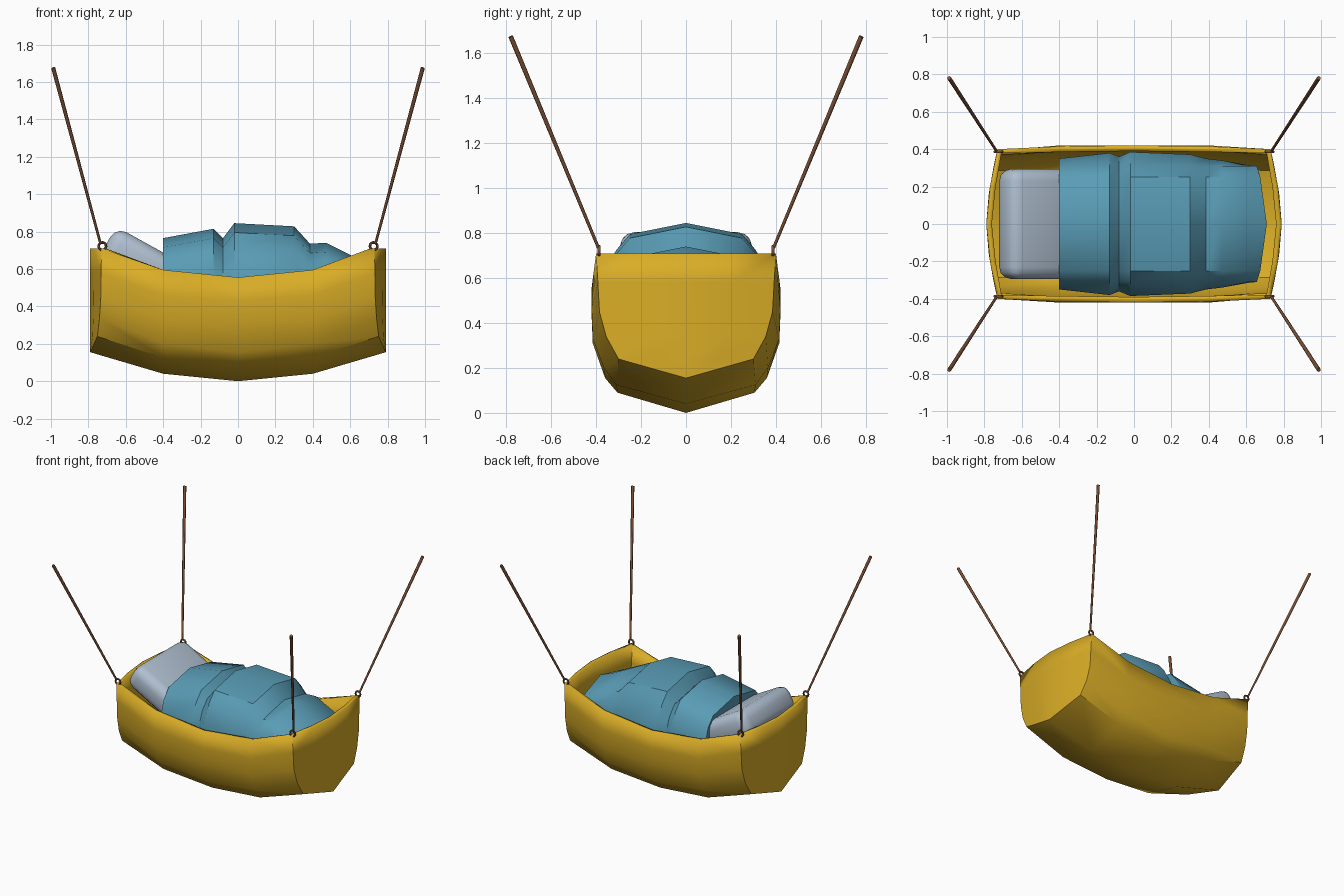
import bpy, bmesh, math
from mathutils import Vector

if "Cube" in bpy.data.objects:
    bpy.data.objects.remove(bpy.data.objects["Cube"])


def material(name, rgb):
    m = bpy.data.materials.new(name)
    m.diffuse_color = (*rgb, 1)
    m.use_nodes = True
    m.node_tree.nodes["Principled BSDF"].inputs["Base Color"].default_value = m.diffuse_color
    return m


YELLOW = material("mustard yellow", (0.70, 0.42, 0.02))
BLUE = material("blanket blue", (0.10, 0.33, 0.46))
GREY = material("pale grey blue", (0.43, 0.52, 0.63))
BROWN = material("rope brown", (0.20, 0.08, 0.035))


def smooth(ob, angle):
    bpy.ops.object.select_all(action='DESELECT')
    ob.select_set(True)
    bpy.context.view_layer.objects.active = ob
    bpy.ops.object.shade_smooth_by_angle(angle=math.radians(angle))


def finish(bm, name, mat, angle):
    bmesh.ops.remove_doubles(bm, verts=bm.verts, dist=0.001)
    bmesh.ops.recalc_face_normals(bm, faces=bm.faces)
    me = bpy.data.meshes.new(name)
    bm.to_mesh(me)
    bm.free()
    me.materials.append(mat)
    ob = bpy.data.objects.new(name, me)
    bpy.context.collection.objects.link(ob)
    smooth(ob, angle)
    return ob


def add_grid(bm, rows):
    """Skin a list of equally long point rows with quads."""
    vs = [[bm.verts.new(p) for p in row] for row in rows]
    for a, b in zip(vs, vs[1:]):
        for i in range(len(a) - 1):
            bm.faces.new((a[i], a[i + 1], b[i + 1], b[i]))
    return vs


def mirrored(half):
    """Half section from the middle outwards -> full section."""
    return [(-y, z) for y, z in reversed(half[1:])] + half


# Cradle shell: sagging hull lofted along x, with bowed end walls
END = [(0, .155), (.30, .24), (.355, .34), (.385, .45), (.392, .58), (.40, .71)]
QUARTER = [(0, .04), (.31, .125), (.365, .20), (.415, .33), (.42, .46), (.415, .595)]
MIDDLE = [(0, 0), (.305, .09), (.36, .155), (.415, .31), (.42, .43), (.42, .555)]


def end_x(y):
    return 0.79 - 0.06 * (abs(y) / 0.4) ** 1.6


bm = bmesh.new()
rows = []
for x, sec in ((-1, END), (-.4, QUARTER), (0, MIDDLE), (.4, QUARTER), (1, END)):
    rows.append([(x * end_x(y) if abs(x) == 1 else x, y, z) for y, z in mirrored(sec)])
add_grid(bm, rows)
for s in (-1, 1):
    add_grid(bm, [[(s * end_x(y * f), y * f, z) for f in (-1, -.5, 0, .5, 1)]
                  for y, z in END])
shell = finish(bm, "cradle_shell", YELLOW, 40)
mod = shell.modifiers.new("thickness", 'SOLIDIFY')
mod.thickness = 0.03
mod.offset = -1

# Blanket: lumpy loft with closed ends (x, ridge height, half width)
bm = bmesh.new()
rows = []
for x, top, w in ((-.4, .765, .35), (-.13, .815, .38), (-.08, .765, .36),
                  (-.02, .845, .385), (.30, .828, .372), (.385, .735, .35),
                  (.47, .74, .34), (.61, .67, .315), (.71, .63, .30)):
    half = [(0, top), (.25, top - .05), (.31, top - .12),
            (w, top - .25), (w - .03, .35)]
    bow = .05 if x > .7 else 0
    rows.append([(x - bow * (y / .3) ** 2, y, z) for y, z in mirrored(half)])
vs = add_grid(bm, rows)
bm.faces.new(vs[0])
bm.faces.new(vs[-1])
finish(bm, "blanket", BLUE, 38)

# Pillow: rounded block tilted against the head end
bm = bmesh.new()
bmesh.ops.create_cube(bm, size=1)
for v in bm.verts:
    v.co = Vector((v.co.x * .43, v.co.y * .59, v.co.z * .19))
bmesh.ops.bevel(bm, geom=bm.edges[:], offset=0.065, segments=3,
                profile=0.5, affect='EDGES')
pillow = finish(bm, "pillow", GREY, 60)
pillow.location = (-.51, 0, .64)
pillow.rotation_euler = (0, math.radians(29), 0)

# Four corner ropes with rings
for sx in (-1, 1):
    for sy in (-1, 1):
        tag = ("left" if sx < 0 else "right") + ("_front" if sy < 0 else "_back")
        a = Vector((sx * .735, sy * .39, .735))
        b = Vector((sx * .988, sy * .78, 1.675))
        d = b - a
        bpy.ops.mesh.primitive_cone_add(vertices=8, radius1=.007, radius2=.011,
                                        depth=d.length, location=(a + b) / 2,
                                        rotation=d.to_track_quat('Z', 'Y').to_euler())
        rope = bpy.context.object
        rope.name = "rope_" + tag
        rope.data.materials.append(BROWN)
        smooth(rope, 50)
        bpy.ops.mesh.primitive_torus_add(major_segments=14, minor_segments=6,
                                         major_radius=.02, minor_radius=.007,
                                         location=(sx * .725, sy * .387, .722),
                                         rotation=(math.pi / 2, 0, 0))
        ring = bpy.context.object
        ring.name = "ring_" + tag
        ring.data.materials.append(BROWN)
        smooth(ring, 60)
